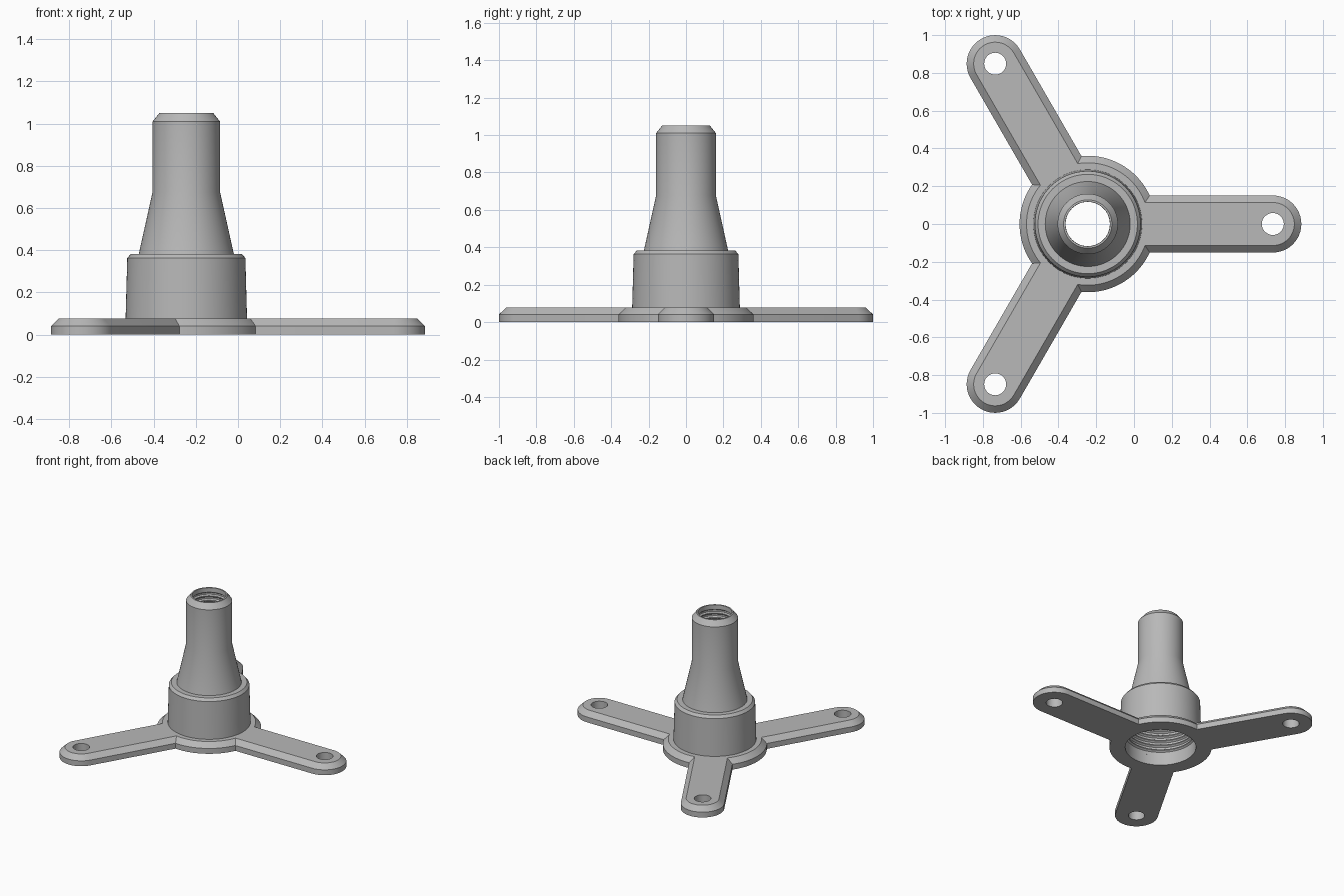
import bpy, bmesh
from math import sin, cos, asin, pi, radians

if "Cube" in bpy.data.objects:
    bpy.data.objects.remove(bpy.data.objects["Cube"], do_unlink=True)

CX = -0.245          # hub axis
REACH = 0.98         # hub axis to screw hole
TOP = 0.077          # plate thickness
BORE = 0.25          # lower socket radius
ARMS = [0, 2 * pi / 3, 4 * pi / 3]

grey = bpy.data.materials.new("Plain grey")
grey.use_nodes = True
grey.diffuse_color = (0.48, 0.48, 0.48, 1)
grey.node_tree.nodes["Principled BSDF"].inputs["Base Color"].default_value = grey.diffuse_color


def make_object(name, bm):
    bmesh.ops.recalc_face_normals(bm, faces=bm.faces)
    mesh = bpy.data.meshes.new(name)
    bm.to_mesh(mesh)
    bm.free()
    mesh.materials.append(grey)
    obj = bpy.data.objects.new(name, mesh)
    obj.location.x = CX
    bpy.context.collection.objects.link(obj)
    return obj


def activate(obj):
    bpy.ops.object.select_all(action='DESELECT')
    obj.select_set(True)
    bpy.context.view_layer.objects.active = obj


def skin(bm, rings, closed=False):
    """Join successive vertex rings with quads."""
    pairs = list(zip(rings, rings[1:] + rings[:1]))
    for a, b in pairs if closed else pairs[:-1]:
        n = len(a)
        for i in range(n):
            j = (i + 1) % n
            bm.faces.new((a[i], a[j], b[j], b[i]))


def outline(disc, half, steps=24):
    """Round hub with three round-ended arms, as one closed outline."""
    pts = []
    root = asin(half / disc)
    for a in ARMS:
        for i in range(steps + 1):
            t = -pi / 2 + pi * i / steps
            x, y = REACH + half * cos(t), half * sin(t)
            pts.append((x * cos(a) - y * sin(a), x * sin(a) + y * cos(a)))
        for i in range(steps + 1):
            t = a + root + (2 * pi / 3 - 2 * root) * i / steps
            pts.append((disc * cos(t), disc * sin(t)))
    return pts


def ridges(radius, depth, low, high, count):
    """Zigzag bore profile for a thread, from low to high."""
    pitch = (high - low) / count
    pts = []
    for i in range(count):
        z = low + i * pitch
        pts += [(radius + depth, z), (radius + depth, z + pitch * 0.35),
                (radius, z + pitch * 0.6), (radius, z + pitch * 0.8)]
    return pts


# Tripod base plate with chamfered upper rim
bm = bmesh.new()
levels = [(0.361, 0.151, 0), (0.361, 0.151, 0.041), (0.324, 0.114, TOP)]
rings = [[bm.verts.new((x, y, z)) for x, y in outline(d, h)] for d, h, z in levels]
skin(bm, rings)
bm.faces.new(rings[0])
bm.faces.new(rings[-1])
base = make_object("base_plate", bm)

# Cutter for the socket opening and the screw holes
bm = bmesh.new()
holes = [(0, 0, BORE)] + [(REACH * cos(a), REACH * sin(a), 0.058) for a in ARMS]
for x, y, r in holes:
    made = bmesh.ops.create_cone(bm, cap_ends=True, segments=64, radius1=r, radius2=r, depth=0.6)
    bmesh.ops.translate(bm, verts=made["verts"], vec=(x, y, 0))
cutter = make_object("hole_cutter", bm)
cutter.hide_render = True

cut = base.modifiers.new("holes", 'BOOLEAN')
cut.operation = 'DIFFERENCE'
cut.solver = 'EXACT'
cut.object = cutter
activate(base)
bpy.ops.object.modifier_apply(modifier=cut.name)
bpy.data.objects.remove(cutter, do_unlink=True)

# Hollow stepped nozzle with threads in both ends
outer = [(0.288, 0.07), (0.28, 0.363), (0.263, 0.383), (0.225, 0.383),
         (0.16, 0.676), (0.16, 1.01), (0.128, 1.05), (0.118, 1.05)]
inner = [(BORE, TOP)] + ridges(BORE - 0.012, 0.012, 0.09, 0.32, 6)
inner += [(BORE, 0.345), (0.19, 0.36), (0.125, 0.676)]
inner += ridges(0.117, 0.011, 0.69, 1.03, 10)
profile = outer + inner[::-1]
bm = bmesh.new()
N = 72
rings = [[bm.verts.new((r * cos(2 * pi * i / N), r * sin(2 * pi * i / N), z)) for i in range(N)]
         for r, z in profile]
skin(bm, rings, closed=True)
nozzle = make_object("threaded_nozzle", bm)

for obj in (base, nozzle):
    activate(obj)
    bpy.ops.object.shade_smooth_by_angle(angle=radians(25))
